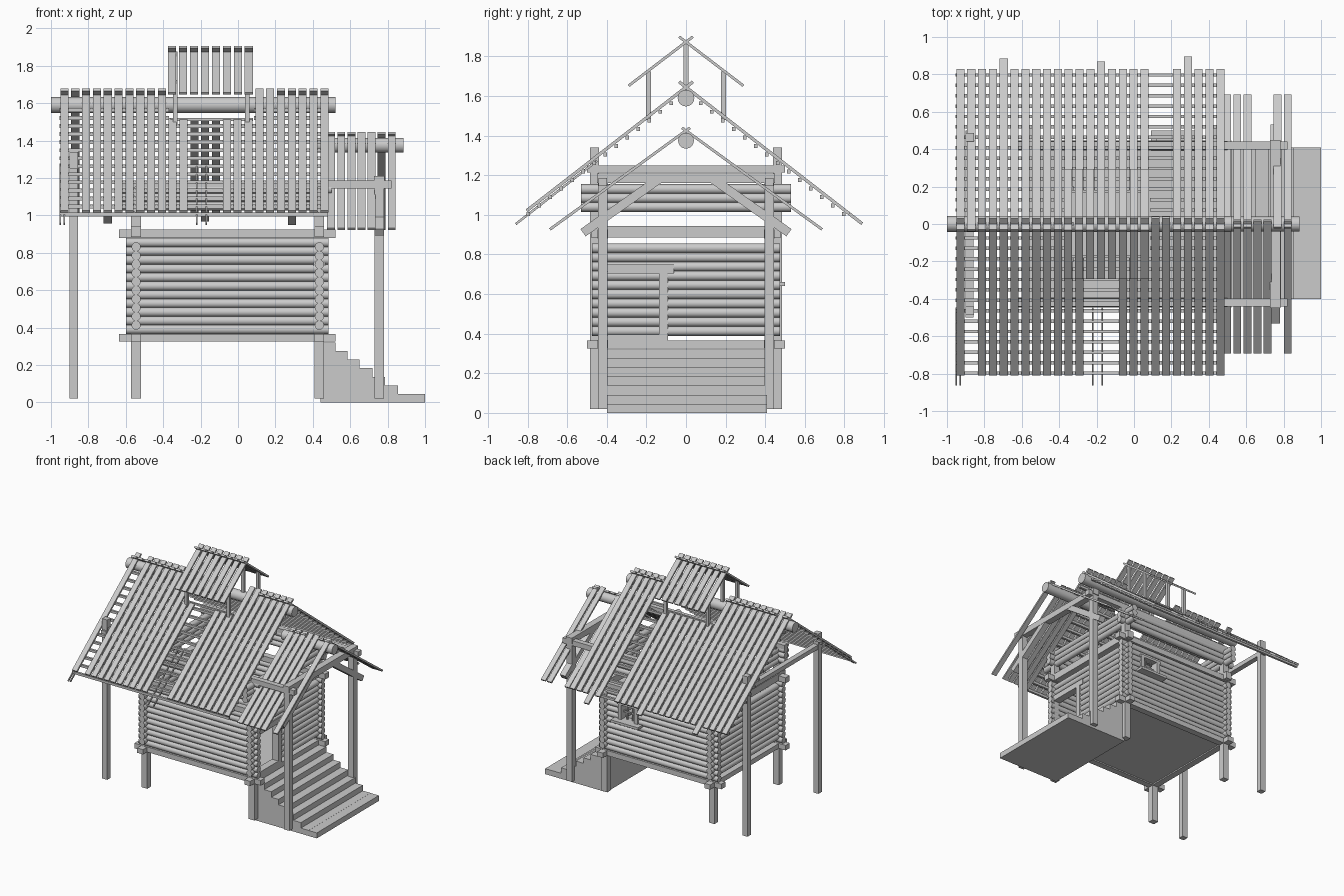
import bpy, bmesh, math, random
from mathutils import Vector, Matrix

if "Cube" in bpy.data.objects:
    bpy.data.objects.remove(bpy.data.objects["Cube"])

random.seed(4)


class Part:
    """Collects boxes and round logs into one named mesh object."""
    def __init__(self, name):
        self.name, self.bm = name, bmesh.new()

    def box(self, x0, x1, y0, y1, z0, z1):
        m = Matrix.Translation(((x0 + x1) / 2, (y0 + y1) / 2, (z0 + z1) / 2)) @ \
            Matrix.Diagonal((x1 - x0, y1 - y0, z1 - z0, 1))
        bmesh.ops.create_cube(self.bm, size=1, matrix=m)

    def slope(self, x, width, ya, za, yb, zb, thick):
        """Board lying in a vertical y-z plane from (ya, za) to (yb, zb)."""
        dy, dz = yb - ya, zb - za
        m = Matrix.Translation((x, (ya + yb) / 2, (za + zb) / 2)) @ \
            Matrix.Rotation(math.atan2(dz, dy), 4, 'X') @ \
            Matrix.Diagonal((width, math.hypot(dy, dz), thick, 1))
        bmesh.ops.create_cube(self.bm, size=1, matrix=m)

    def log(self, a, b, r, sides=12):
        a, b = Vector(a), Vector(b)
        m = Matrix.Translation((a + b) / 2) @ (b - a).to_track_quat('Z', 'Y').to_matrix().to_4x4()
        g = bmesh.ops.create_cone(self.bm, cap_ends=True, segments=sides, radius1=r,
                                  radius2=r, depth=(b - a).length, matrix=m)
        for f in {f for v in g['verts'] for f in v.link_faces}:
            f.smooth = len(f.verts) == 4

    def done(self):
        me = bpy.data.meshes.new(self.name)
        self.bm.to_mesh(me)
        self.bm.free()
        ob = bpy.data.objects.new(self.name, me)
        bpy.context.collection.objects.link(ob)


XL, XR, YW = -0.545, 0.435, 0.42      # wall centre lines
PITCH, R = 0.0465, 0.025              # log spacing and radius
DOOR = (-0.40, -0.135, 0.37, 0.70)    # y0, y1, z0, z1
WIN = (0.14, 0.29, 0.66, 0.78)        # x0, x1, z0, z1

# Log walls, with the door and window left open
walls = Part("log_walls")
for i in range(11):
    z = 0.39 + i * PITCH
    for s in (-1, 1):
        if s > 0 and WIN[2] < z < WIN[3]:
            spans = [(-0.60, WIN[0]), (WIN[1], 0.485)]
        else:
            spans = [(-0.60, 0.485)]
        for a, b in spans:
            walls.log((a, s * YW, z), (b, s * YW, z), R)
    z += PITCH / 2
    for x in (XL, XR):
        if x > 0 and z < DOOR[3]:
            spans = [(-0.475, DOOR[0]), (DOOR[1], 0.475)]
        else:
            spans = [(-0.475, 0.475)]
        for a, b in spans:
            if i < 10:
                walls.log((x, a, z), (x, b, z), R)
# Open upper courses under the roof
for i in range(3):
    z = 1.04 + i * 0.045
    for x in (XL, XR):
        walls.log((x, -0.53, z), (x, 0.53, z), R)
    for s in (-1, 1):
        walls.log((-0.62, s * YW, z + 0.01), (0.50, s * YW, z + 0.01), R)
walls.done()

# Sill, top and plate beams
beams = Part("frame_beams")
for s in (-1, 1):
    y = s * YW
    for z0, z1 in ((0.325, 0.367), (0.88, 0.925)):
        beams.box(-0.635, 0.52, y - 0.026, y + 0.026, z0, z1)
    beams.box(-0.62, 0.82, y - 0.022, y + 0.022, 1.145, 1.187)
for x in (XL, XR):
    beams.box(x - 0.026, x + 0.026, -0.5, 0.5, 0.325, 0.365)
    beams.box(x - 0.026, x + 0.026, -0.48, 0.48, 0.885, 0.943)
beams.done()

floor = Part("floor")
floor.box(XL, XR, -YW, YW, 0.335, 0.36)
floor.done()

# Corner, rear and porch posts
posts = Part("posts")
for s in (-1, 1):
    y = s * YW
    for x in (XL, XR):
        posts.box(x - 0.026, x + 0.026, y - 0.024, y + 0.024, 0.02, 0.33)
        posts.box(x - 0.026, x + 0.026, y - 0.024, y + 0.024, 0.92, 1.04)
    posts.box(-0.902, -0.855, s * 0.463 - 0.023, s * 0.463 + 0.023, 0.02, 1.34)
    posts.box(0.73, 0.78, y - 0.024, y + 0.024, 0.02, 1.20)
posts.done()

# Cross beams and porch braces
ties = Part("cross_beams_and_braces")
ties.box(-0.9, -0.857, -0.5, 0.5, 1.215, 1.25)
ties.box(0.728, 0.782, -0.45, 0.45, 1.16, 1.21)
for s in (-1, 1):
    ties.slope(0.755, 0.05, s * 0.52, 0.91, s * 0.13, 1.185, 0.045)
ties.done()

# Door frame
door = Part("door_frame")
door.box(0.405, 0.465, -0.137, -0.092, 0.365, 0.71)
door.box(0.405, 0.465, -0.44, -0.06, 0.705, 0.75)
door.box(0.405, 0.465, -0.40, -0.137, 0.36, 0.395)
door.done()

# Window frame with bars and sill
win = Part("window_frame")
x0, x1, z0, z1 = WIN
win.box(x0 - 0.05, x1 + 0.05, 0.39, 0.50, z0 - 0.02, z0)
win.box(x0 - 0.02, x1 + 0.02, 0.395, 0.455, z1, z1 + 0.02)
for x in (x0, x1):
    win.box(x - 0.015, x + 0.015, 0.395, 0.455, z0, z1)
for k in (1, 2):
    x = x0 + (x1 - x0) * k / 3
    win.box(x - 0.005, x + 0.005, 0.415, 0.425, z0, z1)
win.box(x0, x1, 0.415, 0.425, (z0 + z1) / 2 - 0.005, (z0 + z1) / 2 + 0.005)
win.done()

# Solid staircase
steps = [0.52, 0.585, 0.65, 0.72, 0.787, 0.855, 0.925, 1.0]
prof = [(0.44, 0.0), (0.44, 0.32), (0.52, 0.32)]
for i in range(1, 8):
    z = 0.32 - i * 0.0457 if i < 7 else 0.045
    prof += [(steps[i - 1], z), (steps[i], z)]
prof.append((1.0, 0.0))
stairs = Part("staircase")
face = stairs.bm.faces.new([stairs.bm.verts.new((x, -0.40, z)) for x, z in prof])
ext = bmesh.ops.extrude_face_region(stairs.bm, geom=[face])
bmesh.ops.translate(stairs.bm, vec=(0, 0.81, 0),
                    verts=[v for v in ext['geom'] if isinstance(v, bmesh.types.BMVert)])
bmesh.ops.recalc_face_normals(stairs.bm, faces=stairs.bm.faces)
stairs.done()

# Ridge logs
ridge = Part("ridge_logs")
ridge.log((-1.0, 0, 1.59), (0.52, 0, 1.59), 0.042, 20)
ridge.log((0.42, 0, 1.375), (0.885, 0, 1.375), 0.04, 20)
ridge.done()

# Main roof boards, some missing, some longer, cut back at the smoke hole
K = 0.775
roof = Part("main_roof_boards")
missing = {-1: {1, 12, 13, 14}, 1: {18, 19}}
longer = {(1, 4): 0.88, (1, 13): 0.865, (1, 21): 0.89}
for i in range(25):
    x = -0.928 + i * 0.0579
    for s in (-1, 1):
        if i in missing[s]:
            continue
        ya = 0.17 if 10 <= i <= 17 else -0.035
        yb = longer.get((s, i), 0.825 if s > 0 else 0.805)
        roof.slope(x, 0.043, s * ya, 1.645 - K * ya, s * yb, 1.645 - K * yb, 0.016)
roof.done()

# Roof laths under the boards
laths = Part("roof_laths")
for k in range(14):
    y = 0.075 + k * 0.0555
    z = 1.622 - K * y
    spans = [(-0.955, -0.37), (0.085, 0.48)] if y < 0.16 else [(-0.955, 0.48)]
    for s in (-1, 1):
        for a, b in spans:
            laths.box(a, b, s * y - 0.009, s * y + 0.009, z - 0.010, z + 0.010)
for x in (-0.95, -0.93, -0.22, -0.17):      # loose hanging sticks
    laths.slope(x, 0.008, -0.45, 1.622 - K * 0.45, -0.86, 1.62 - K * 0.86, 0.012)
laths.done()

# Smoke vent roof and its posts
vent = Part("vent_roof_boards")
vposts = Part("vent_posts")
for i in range(8):
    x = -0.352 + i * 0.0585
    for s in (-1, 1):
        vent.slope(x, 0.043, -s * 0.035, 1.90, s * 0.29, 1.652, 0.014)
for x in (-0.335, 0.05):
    vposts.box(x - 0.012, x + 0.012, -0.012, 0.012, 1.60, 1.875)
    for s in (-1, 1):
        vposts.box(x - 0.012, x + 0.012, s * 0.19 - 0.012, s * 0.19 + 0.012, 1.48, 1.725)
for s in (-1, 1):
    vposts.box(-0.36, 0.08, s * 0.175 - 0.008, s * 0.175 + 0.008, 1.505, 1.52)
vent.done()
vposts.done()

# Porch roof boards
porch = Part("porch_roof_boards")
gone = {-1: {5}, 1: {3, 4}}
for i in range(7):
    x = 0.498 + i * 0.054
    for s in (-1, 1):
        if i not in gone[s]:
            porch.slope(x, 0.042, -s * 0.02, 1.44, s * 0.687, 0.927, 0.014)
porch.done()
